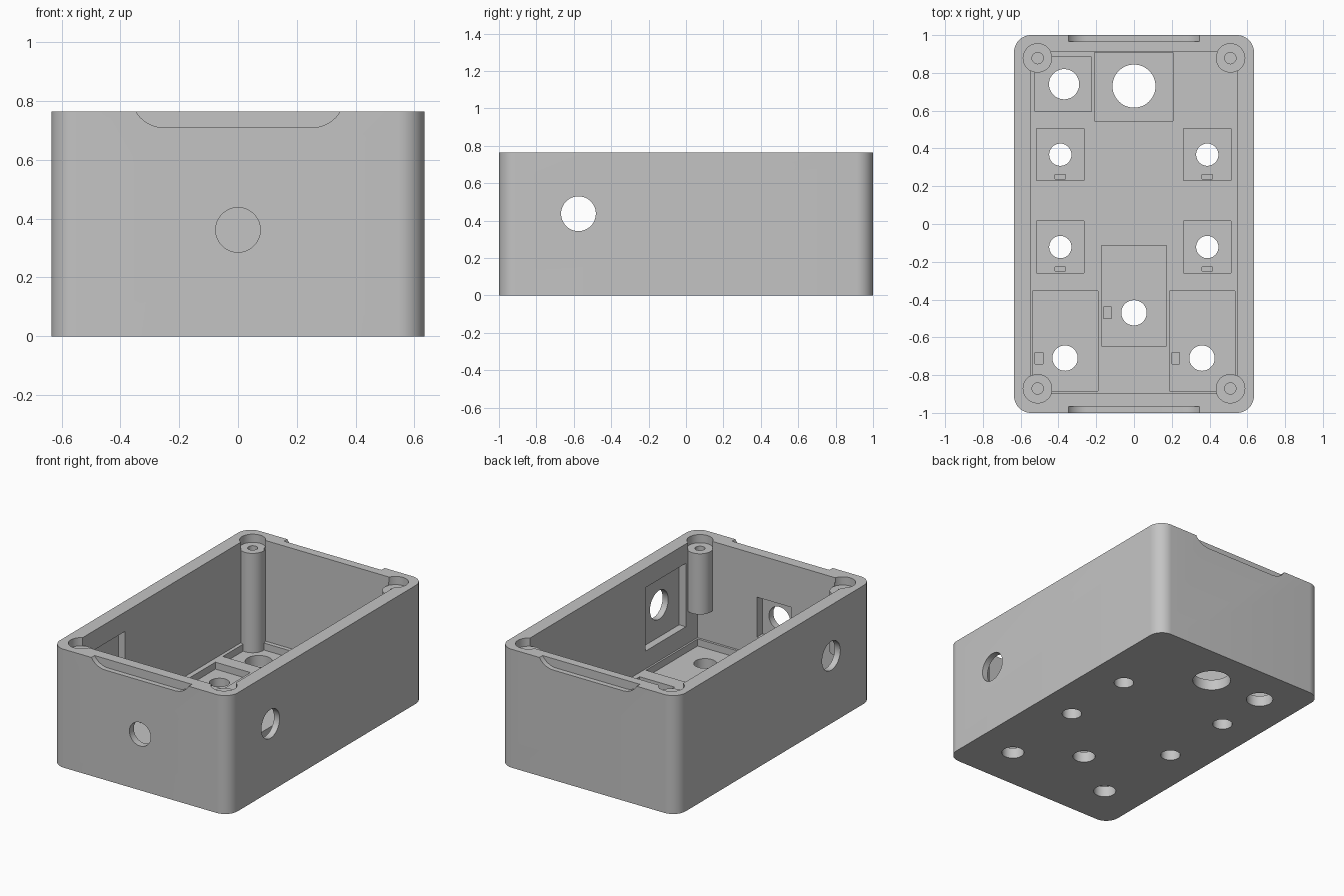
import bpy, bmesh, math

if "Cube" in bpy.data.objects:
    bpy.data.objects.remove(bpy.data.objects["Cube"])

# Overall sizes
HX, HY, H = 0.635, 1.0, 0.765          # half width, half length, height
IX, IY = 0.547, 0.905                  # inner half sizes
FLOOR, POCKET = 0.115, 0.07            # floor level, pocket level

grey = bpy.data.materials.new("grey plastic")
grey.diffuse_color = (0.55, 0.55, 0.55, 1)
grey.use_nodes = True
grey.node_tree.nodes["Principled BSDF"].inputs["Base Color"].default_value = grey.diffuse_color


def prism(name, outline, lo, hi, axis="z"):
    """Extrude a 2D outline from lo to hi along an axis."""
    place = {"x": lambda u, v, w: (w, u, v),
             "y": lambda u, v, w: (u, w, v),
             "z": lambda u, v, w: (u, v, w)}[axis]
    bm = bmesh.new()
    a = [bm.verts.new(place(u, v, lo)) for u, v in outline]
    b = [bm.verts.new(place(u, v, hi)) for u, v in outline]
    n = len(outline)
    bm.faces.new(a)
    bm.faces.new(b)
    for i in range(n):
        bm.faces.new((a[i], a[(i + 1) % n], b[(i + 1) % n], b[i]))
    bmesh.ops.recalc_face_normals(bm, faces=bm.faces)
    me = bpy.data.meshes.new(name)
    bm.to_mesh(me)
    bm.free()
    me.materials.append(grey)
    ob = bpy.data.objects.new(name, me)
    bpy.context.collection.objects.link(ob)
    return ob


def arc(u, v, r, start, end, n):
    return [(u + r * math.cos(math.radians(start + (end - start) * i / n)),
             v + r * math.sin(math.radians(start + (end - start) * i / n)))
            for i in range(n + 1)]


def circle(u, v, r, n=48):
    return arc(u, v, r, 0, 360, n)[:-1]


def rect(u0, u1, v0, v1):
    return [(u0, v0), (u1, v0), (u1, v1), (u0, v1)]


def combine(operation, outline, lo, hi, axis="z"):
    """Boolean a prism into the case and remove the helper."""
    tool = prism("cutter", outline, lo, hi, axis)
    mod = case.modifiers.new("bool", "BOOLEAN")
    mod.operation, mod.solver, mod.object = operation, "EXACT", tool
    bpy.context.view_layer.objects.active = case
    bpy.ops.object.modifier_apply(modifier=mod.name)
    bpy.data.objects.remove(tool)


def cut(*args):
    combine("DIFFERENCE", *args)


# Outer shell with rounded vertical corners
R = 0.09
shell = []
for sx, sy, start in ((1, 1, 0), (-1, 1, 90), (-1, -1, 180), (1, -1, 270)):
    shell += arc(sx * (HX - R), sy * (HY - R), R, start, start + 90, 12)
case = prism("case", shell, 0, H)

# Main cavity
cut(rect(-IX, IX, -0.898, 0.912), FLOOR, 1)

# Floor pockets: x0, x1, y0, y1, hole x, hole y, hole radius, slot (x, y, half sizes)
pockets = [
    (-0.525, -0.225, 0.595, 0.885, -0.37, 0.74, 0.08, None),
    (-0.21, 0.207, 0.545, 0.908, 0, 0.73, 0.114, None),
    (-0.173, 0.172, -0.645, -0.115, 0, -0.47, 0.067, (-0.14, -0.47, 0.021, 0.03)),
    (-0.538, -0.19, -0.883, -0.355, -0.365, -0.71, 0.067, (-0.503, -0.71, 0.02, 0.03)),
    (0.187, 0.535, -0.883, -0.355, 0.36, -0.71, 0.067, (0.22, -0.71, 0.02, 0.03)),
]
for x in (-0.39, 0.388):
    for y in (0.367, -0.122):
        pockets.append((x - 0.125, x + 0.125, y - 0.138, y + 0.138, x, y, 0.059,
                        (x, y - 0.117, 0.028, 0.011)))
for x0, x1, y0, y1, hx, hy, r, slot in pockets:
    cut(rect(x0, x1, y0, y1), POCKET, 0.2)
    cut(circle(hx, hy, r), -0.1, 0.2)
    if slot:
        sx, sy, a, b = slot
        cut(rect(sx - a, sx + a, sy - b, sy + b), 0.035, 0.2)

# Side jack recesses and holes
for s in (-1, 1):
    lo, hi = sorted((s * 0.5, s * 0.595))
    cut(rect(-0.78, -0.37, 0.23, 0.64), lo, hi, "x")
cut(circle(-0.575, 0.437, 0.093), -1, 1, "x")

# Front socket recess and hole
cut(rect(-0.122, 0.122, 0.232, 0.49), -0.955, -0.85, "y")
cut(circle(0, 0.362, 0.076), -1.1, -0.8, "y")

# Corner screw posts: back pair reach the floor, front pair hang from the corners
for x in (-0.51, 0.51):
    for y, bottom in ((0.878, 0.04), (-0.871, 0.32)):
        combine("UNION", circle(x, y, 0.0765), bottom, 0.735)
        cut(circle(x, y, 0.0765), 0.712, 0.9)
        cut(circle(x, y, 0.03, 24), 0.42, 0.9)

# Pry notches in the front and back rim
notch = arc(-0.25, 0.825, 0.115, 180, 270, 12) + arc(0.25, 0.825, 0.115, 270, 360, 12)
cut(notch, -1.1, -0.967, "y")
cut(notch, 0.967, 1.1, "y")

# Smooth round surfaces, keep edges sharp
bpy.ops.object.select_all(action="DESELECT")
case.select_set(True)
bpy.context.view_layer.objects.active = case
bpy.ops.object.shade_smooth_by_angle(angle=math.radians(30))
